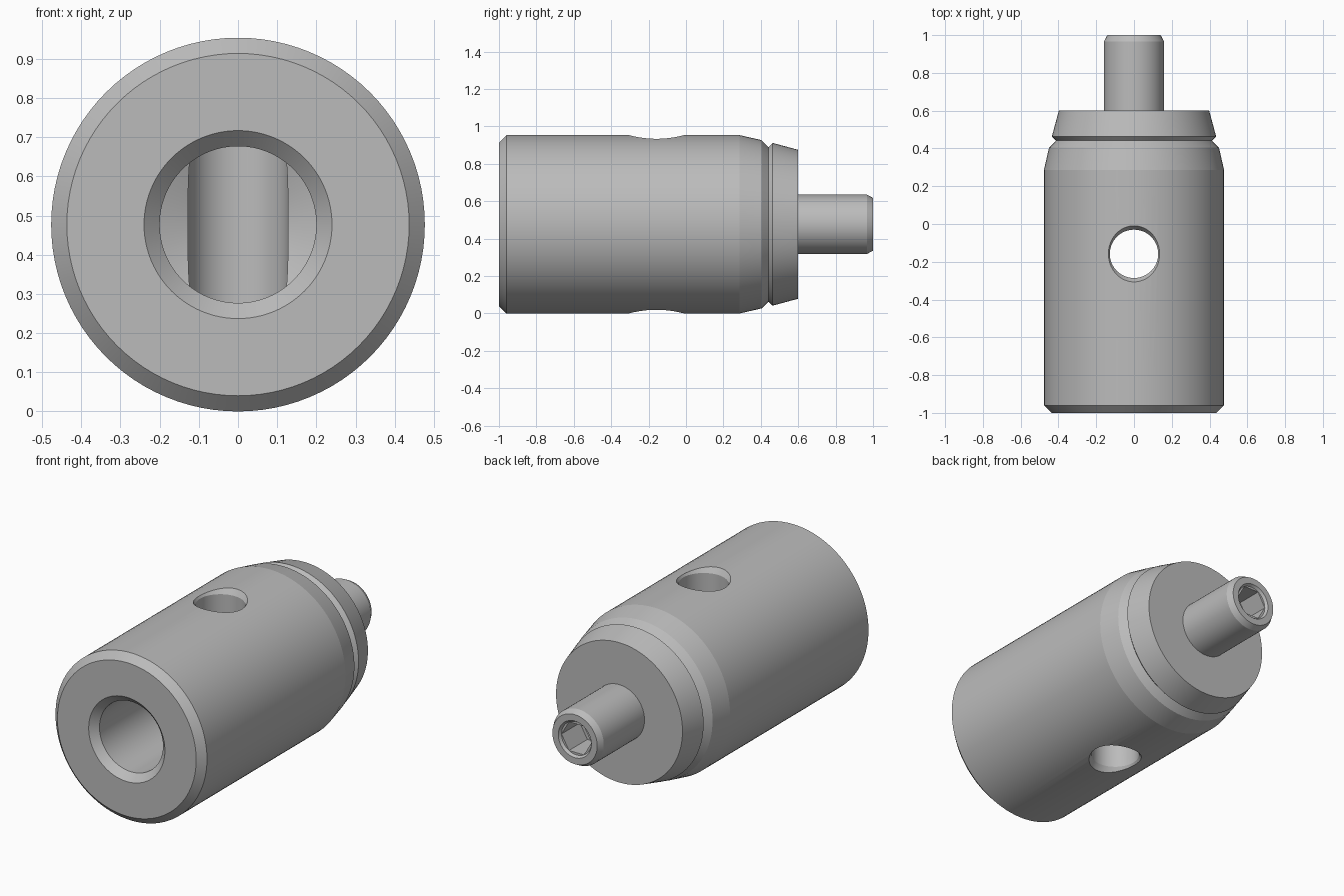
import bpy, bmesh, math
from mathutils import Matrix, Vector

if "Cube" in bpy.data.objects:
    bpy.data.objects.remove(bpy.data.objects["Cube"], do_unlink=True)

R = 0.477        # body radius, also height of the main axis
HOLE_Y = -0.158  # position of the cross hole

steel = bpy.data.materials.new("grey steel")
steel.use_nodes = True
GREY = (0.5, 0.5, 0.5, 1)
steel.diffuse_color = GREY
steel.node_tree.nodes["Principled BSDF"].inputs["Base Color"].default_value = GREY


def lathe(name, profile, steps=96, place=None):
    """Turn (distance along axis, radius) points about +y through z = R."""
    bm = bmesh.new()
    verts = [bm.verts.new((r, a, 0)) for a, r in profile]
    edges = [bm.edges.new(pair) for pair in zip(verts, verts[1:])]
    bmesh.ops.spin(bm, geom=verts + edges, cent=(0, 0, 0), axis=(0, 1, 0),
                   angle=math.tau, steps=steps, use_duplicate=False)
    bmesh.ops.remove_doubles(bm, verts=bm.verts, dist=1e-5)
    bmesh.ops.recalc_face_normals(bm, faces=bm.faces)
    bm.transform(place or Matrix.Translation((0, 0, R)))
    mesh = bpy.data.meshes.new(name)
    bm.to_mesh(mesh)
    bm.free()
    mesh.materials.append(steel)
    obj = bpy.data.objects.new(name, mesh)
    bpy.context.collection.objects.link(obj)
    return obj


def select(obj):
    bpy.ops.object.select_all(action='DESELECT')
    obj.select_set(True)
    bpy.context.view_layer.objects.active = obj


def cut(obj, cutter):
    mod = obj.modifiers.new("cut", 'BOOLEAN')
    mod.operation = 'DIFFERENCE'
    mod.solver = 'EXACT'
    mod.object = cutter
    cutter.hide_render = True
    select(obj)
    bpy.ops.object.modifier_apply(modifier=mod.name)
    bpy.data.objects.remove(cutter, do_unlink=True)


# Body: drilled blind bore, chamfered mouth and tapered rear shoulder
body = lathe("body", [
    (-0.11, 0), (-0.19, 0.2), (-0.96, 0.2), (-1, 0.24),
    (-1, 0.437), (-0.96, R), (0.285, R), (0.404, 0.45),
    (0.441, 0.413), (0.441, 0)])

# Cross hole through the body, flared at both ends
upright = Matrix.Translation((0, HOLE_Y, R)) @ Matrix.Rotation(math.pi / 2, 4, 'X')
cut(body, lathe("cross_hole_cutter", [
    (-0.53, 0), (-0.53, 0.183), (-0.445, 0.128),
    (0.445, 0.128), (0.53, 0.183), (0.53, 0)], 64, upright))

# Rear collar
collar = lathe("rear_collar", [
    (0.441, 0), (0.441, 0.413), (0.463, 0.435), (0.6, 0.398), (0.6, 0)])

# Stem with chamfered tip, countersink and hexagonal socket
stem = lathe("stem", [
    (0.6, 0), (0.6, 0.159), (0.967, 0.159), (1, 0.141),
    (1, 0.104), (0.985, 0.094), (0.985, 0)], 64)
cut(stem, lathe("socket_cutter", [
    (0.82, 0), (0.82, 0.094), (1.1, 0.094), (1.1, 0)], 6))

for obj in (body, collar, stem):
    select(obj)
    bpy.ops.object.shade_smooth_by_angle(angle=math.radians(12))
